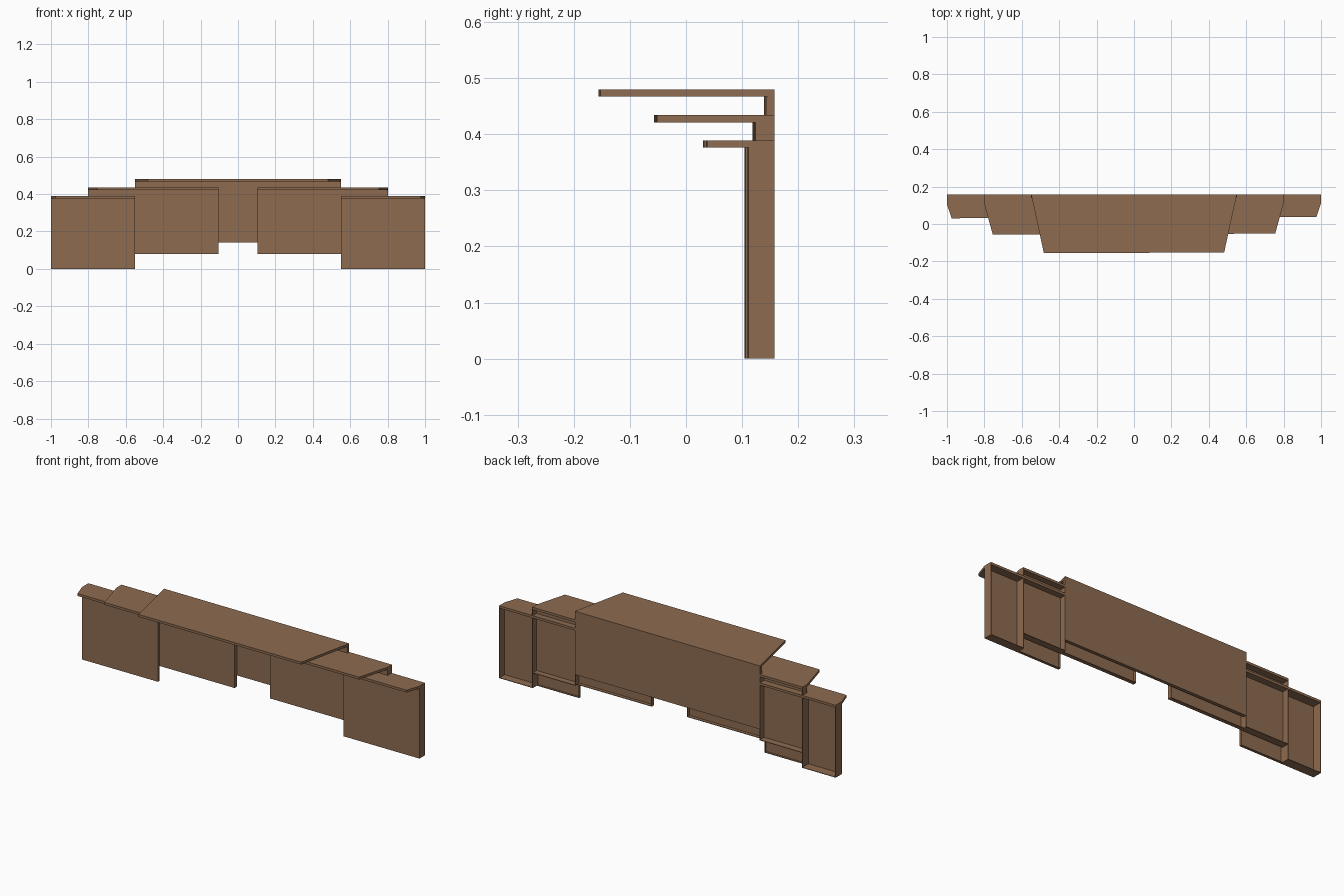
import bpy

if "Cube" in bpy.data.objects:
    bpy.data.objects.remove(bpy.data.objects["Cube"])

BACK = 0.158      # flat rear plane
T = 0.003         # thin sheet thickness
PLATE = 0.013     # shelf thickness

wood = bpy.data.materials.new("walnut brown")
wood.diffuse_color = (0.27, 0.147, 0.08, 1)
wood.use_nodes = True
wood.node_tree.nodes["Principled BSDF"].inputs["Base Color"].default_value = wood.diffuse_color


def skew(x, y):
    """The front planes lean very slightly; the rear plane stays straight."""
    return y if y > BACK - 0.001 else y + 0.0035 * x


def prism(name, outline, z0, z1):
    """Extrude a counter-clockwise plan outline from z0 to z1."""
    n = len(outline)
    verts = [(x, skew(x, y), z) for z in (z0, z1) for x, y in outline]
    faces = [tuple(reversed(range(n))), tuple(range(n, 2 * n))]
    faces += [(i, (i + 1) % n, n + (i + 1) % n, n + i) for i in range(n)]
    me = bpy.data.meshes.new(name)
    me.from_pydata(verts, [], faces)
    me.materials.append(wood)
    ob = bpy.data.objects.new(name, me)
    bpy.context.collection.objects.link(ob)
    return ob


def sided(name, s, outline, z0, z1):
    """Prism on the right (s=1) or mirrored to the left (s=-1)."""
    pts = [(s * x, y) for x, y in outline]
    return prism(name, pts if s > 0 else pts[::-1], z0, z1)


def rect(x0, x1, y0, y1):
    return [(x0, y0), (x1, y0), (x1, y1), (x0, y1)]


# Centre: closed panel with the widest shelf on top
prism("centre_panel", rect(-0.55, 0.55, 0.141, BACK), 0.14, 0.48 - PLATE)
prism("centre_shelf", [(-0.482, -0.154), (0.482, -0.154), (0.55, BACK), (-0.55, BACK)],
      0.48 - PLATE, 0.48)

# Stepped wings: inner x, x where the recess begins, outer x, front y,
# y of the next panel in, bottom z, top z, shelf front y, shelf front x
wings = [
    ("middle", 0.105, 0.55, 0.803, 0.121, 0.141, 0.08, 0.434, -0.054, 0.755),
    ("outer", 0.55, 0.803, 1.0, 0.108, 0.121, 0.0, 0.389, 0.034, 0.975),
]
for s, side in ((1, "right"), (-1, "left")):
    for name, xi, xm, xo, yf, yn, z0, z1, ys, xs in wings:
        zt = z1 - PLATE
        tag = f"{side}_{name}_"
        # Thin front sheet with shallow returns behind the overlapped part
        sided(tag + "front_panel", s, rect(xi, xo, yf, yf + T), z0, zt)
        sided(tag + "inner_return", s, rect(xi, xi + T, yf, yn), z0, zt)
        sided(tag + "bottom_return", s, rect(xi, xm, yf, yn), z0, z0 + T)
        # Open-backed recess: outer wall, inner wall and floor
        sided(tag + "outer_wall", s, rect(xo - T, xo, yf, BACK), z0, zt)
        sided(tag + "inner_wall", s, rect(xm - T, xm, yf, BACK), z0, zt)
        sided(tag + "floor", s, rect(xm, xo, yf, BACK), z0, z0 + T)
        # Overhanging shelf with slanted outer end
        sided(tag + "shelf", s, [(xi, ys), (xs, ys), (xo, yf if name == "outer" else BACK),
                                 (xo, BACK), (xi, BACK)] if name == "outer" else
              [(xi, ys), (xs, ys), (xo, 0.12), (xo, BACK), (xi, BACK)], zt, z1)
